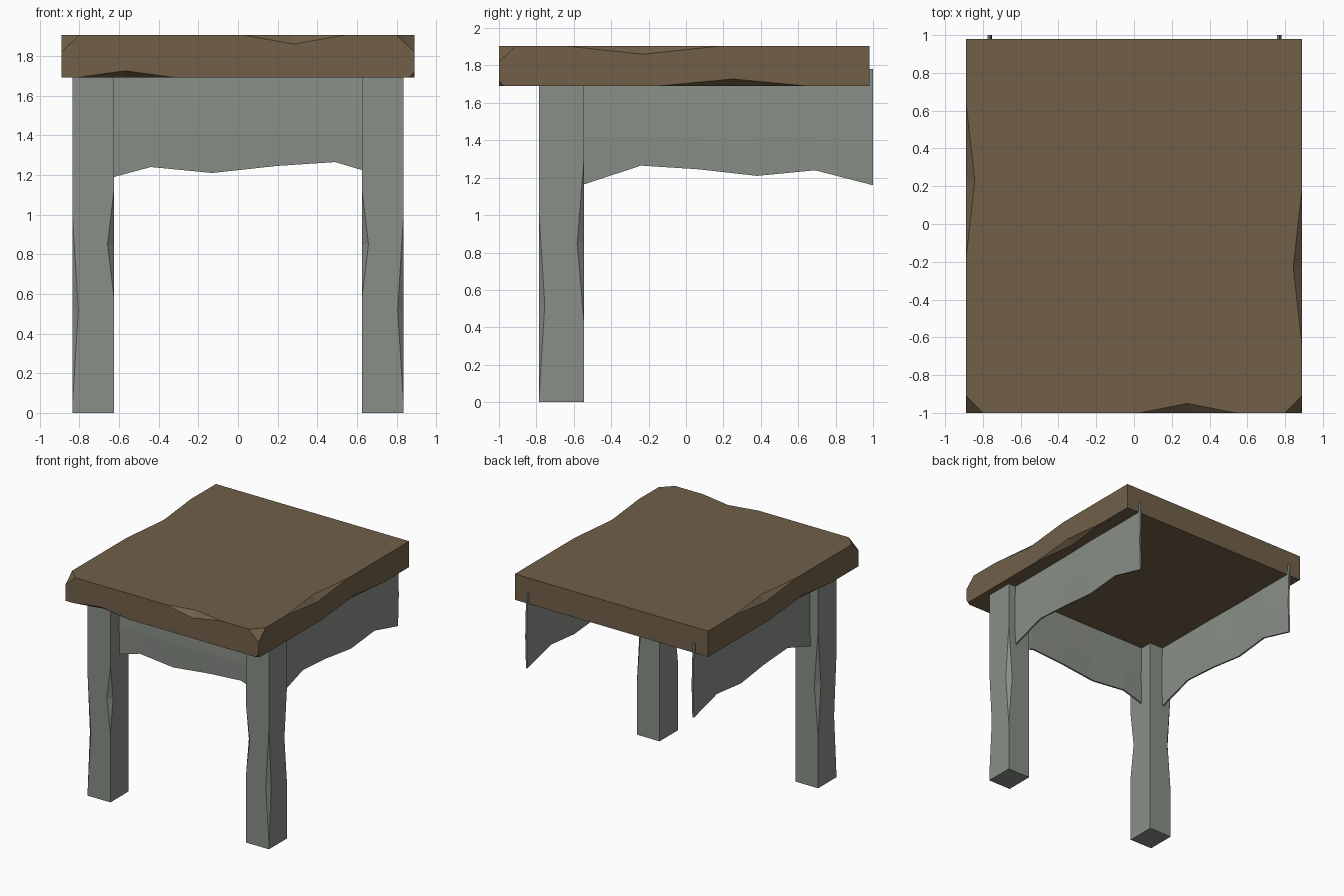
import bpy, bmesh, random
from mathutils import Vector as V

if "Cube" in bpy.data.objects:
    bpy.data.objects.remove(bpy.data.objects["Cube"])

random.seed(4)


def material(name, rgb):
    m = bpy.data.materials.new(name)
    m.diffuse_color = (*rgb, 1)
    m.use_nodes = True
    m.node_tree.nodes["Principled BSDF"].inputs["Base Color"].default_value = m.diffuse_color
    return m


WOOD = material("brown wood", (0.165, 0.115, 0.066))
STONE = material("grey green wood", (0.25, 0.273, 0.242))


def make(name, bm, mat=None):
    bmesh.ops.recalc_face_normals(bm, faces=bm.faces)
    me = bpy.data.meshes.new(name)
    bm.to_mesh(me)
    bm.free()
    ob = bpy.data.objects.new(name, me)
    bpy.context.collection.objects.link(ob)
    if mat:
        me.materials.append(mat)
    return ob


def box(name, lo, hi, mat):
    bm = bmesh.new()
    bmesh.ops.create_cube(bm, size=1)
    for v in bm.verts:
        v.co = [lo[i] if v.co[i] < 0 else hi[i] for i in range(3)]
    return make(name, bm, mat)


def nick(a, b, c, d):
    """Wedge with its valley on line c-d, ends a and b on the edge."""
    return [V(p) for p in (a, b, c, d)], (V(c) + V(d)) / 2


def chip(corner, a, b, c):
    """Corner cut through three points on the edges."""
    return [V(p) for p in (corner, a, b, c)], (V(a) + V(b) + V(c)) / 3


def carve(ob, cuts):
    """Remove tetrahedra, enlarged about a point on their cutting planes."""
    bm = bmesh.new()
    for pts, pivot in cuts:
        vs = [bm.verts.new(pivot + (p - pivot) * 1.4) for p in pts]
        for i, j, k in ((0, 1, 2), (0, 3, 1), (1, 3, 2), (0, 2, 3)):
            bm.faces.new((vs[i], vs[j], vs[k]))
    cutter = make("cutter", bm)
    cutter.hide_render = True
    mod = ob.modifiers.new("nicks", 'BOOLEAN')
    mod.operation, mod.solver, mod.object = 'DIFFERENCE', 'EXACT', cutter
    mod.use_self = True
    bpy.context.view_layer.objects.active = ob
    bpy.ops.object.modifier_apply(modifier=mod.name)
    bpy.data.objects.remove(cutter)


# table top with nicked edges and cut front corners
X, Y0, Y1, Z0, Z1 = 0.89, -1.0, 0.98, 1.69, 1.905
top = box("table_top", (-X, Y0, Z0), (X, Y1, Z1), WOOD)
cuts = [
    nick((0.03, Y0, Z1), (0.54, Y0, Z1), (0.28, -0.95, Z1), (0.28, Y0, 1.86)),
    nick((-0.82, Y0, Z0), (-0.31, Y0, Z0), (-0.57, -0.95, Z0), (-0.57, Y0, 1.725)),
    chip((X, Y0, Z0), (X - 0.03, Y0, Z0), (X, Y0 + 0.025, Z0), (X, Y0, Z0 + 0.03)),
]
for s in (-1, 1):
    x = s * X
    cuts += [
        nick((x, -s * 0.23 - 0.42, Z1), (x, -s * 0.23 + 0.42, Z1),
             (x - s * 0.047, -s * 0.23, Z1), (x, -s * 0.23, 1.86)),
        nick((x, s * 0.25 - 0.4, Z0), (x, s * 0.25 + 0.4, Z0),
             (x - s * 0.047, s * 0.25, Z0), (x, s * 0.25, 1.728)),
        chip((x, Y0, Z1), (x - s * 0.09, Y0, Z1), (x, Y0 + 0.09, Z1), (x, Y0, Z1 - 0.085)),
    ]
carve(top, cuts)

# front legs, nicked along three upright edges
XI, XO, YF, YB = 0.625, 0.835, -0.785, -0.545
for s, side in ((-1, "left"), (1, "right")):
    xs = sorted((s * XI, s * XO))
    leg = box("front_leg_" + side, (xs[0], YF, 0), (xs[1], YB, 1.72), STONE)
    cuts = []
    for x, y, dx, dy, lo, mid, hi in (
            (XO, YF, -0.03, 0.03, 0.04, 0.52, 1.0),
            (XO, YB, -0.035, -0.037, 0.42, 0.85, 1.3),
            (XI, YF, 0.033, 0.035, 0.58, 0.85, 1.13)):
        cuts.append(nick((s * x, y, lo), (s * x, y, hi),
                         (s * (x + dx), y, mid), (s * x, y + dy, mid)))
    carve(leg, cuts)


def apron(name, profile, place):
    """Thin, slightly wavy board with a ragged lower edge."""
    bm = bmesh.new()
    rows = []
    for t, low in profile:
        w = random.uniform(-0.006, 0.006)
        rows.append([bm.verts.new(place(t, z, w + bow))
                     for z, bow in ((low, 0), (1.42, 0.007), (1.60, 0.003), (1.78, -0.003))])
    for a, b in zip(rows, rows[1:]):
        for i in range(3):
            bm.faces.new((a[i], b[i], b[i + 1], a[i + 1]))
    ob = make(name, bm, STONE)
    mod = ob.modifiers.new("thickness", 'SOLIDIFY')
    mod.thickness, mod.offset = 0.014, 0
    return ob


# aprons under the table top
apron("front_apron",
      [(-0.625, 1.19), (-0.44, 1.24), (-0.13, 1.21), (0.19, 1.245), (0.49, 1.265), (0.625, 1.225)],
      lambda t, z, w: (t, -0.66 - w, z))
side_profile = [(-0.545, 1.165), (-0.24, 1.265), (0.07, 1.245), (0.38, 1.21), (0.69, 1.24), (1.0, 1.16)]
for s, side in ((-1, "left"), (1, "right")):
    apron("side_apron_" + side, side_profile, lambda t, z, w: (s * 0.763 + w, t, z))
